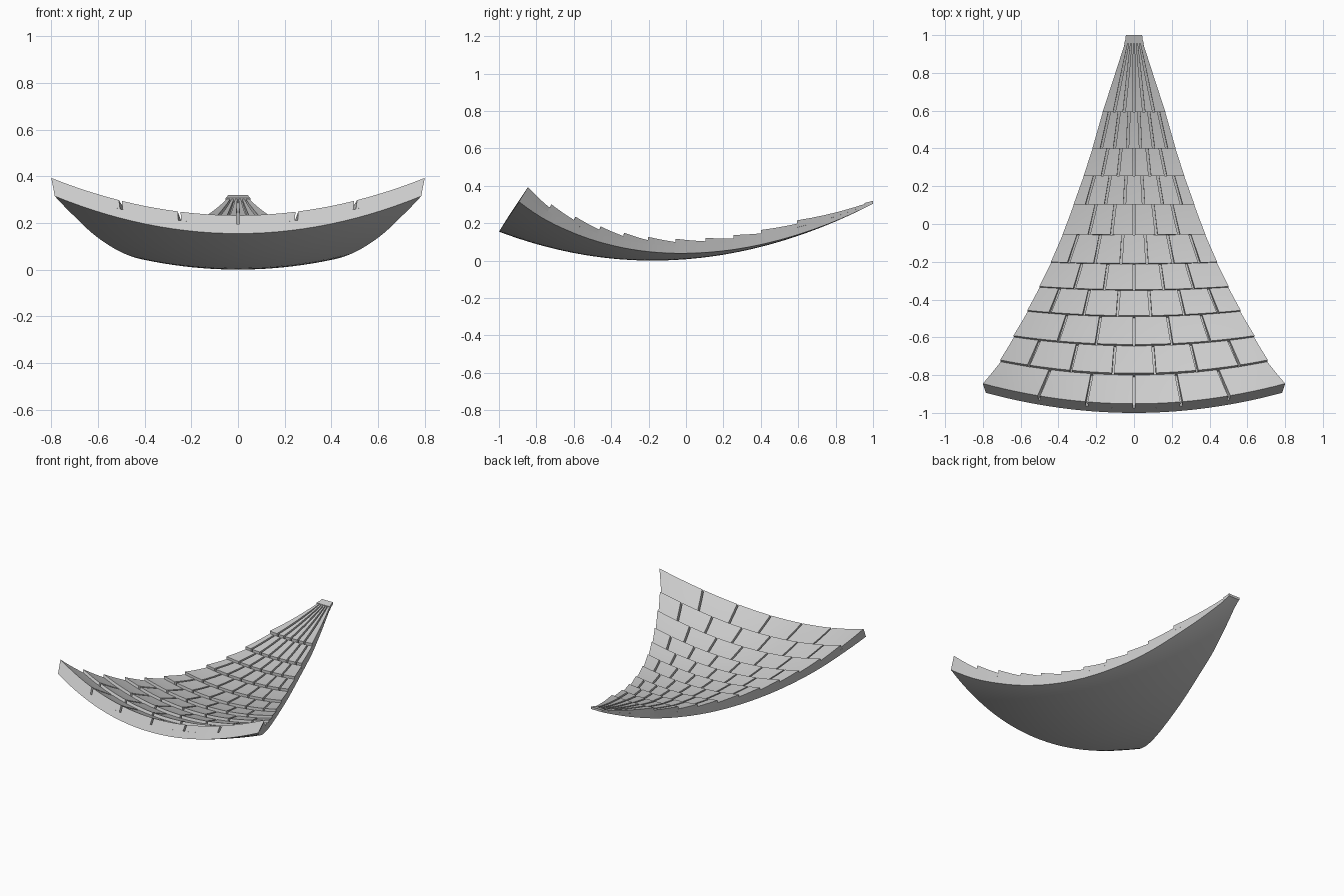
import bpy, bmesh

if "Cube" in bpy.data.objects:
    bpy.data.objects.remove(bpy.data.objects["Cube"], do_unlink=True)

# Row fronts along the roof and half-width of the roof at each one
ROWS = [-1, -.83, -.67, -.51, -.365, -.22, -.06, .103, .254, .4, .593, .96]
HALF = [.785, .695, .626, .554, .492, .432, .371, .314, .262, .216, .163, .047]
BODY_T, TILE_T, STEP = .04, .078, .018
JOINT = .315


def lerp(a, b, f):
    return a + (b - a) * f


def half_width(v):
    for i in range(len(ROWS) - 1):
        if v <= ROWS[i + 1] or i == len(ROWS) - 2:
            f = (v - ROWS[i]) / (ROWS[i + 1] - ROWS[i])
            return max(lerp(HALF[i], HALF[i + 1], f), .04)


def place(u, v, t):
    """Point at fraction u across, v along, t above the dished underside."""
    x = u * half_width(v)
    k = .23 if v < -.18 else .218
    z = k * (v + .18) ** 2 + .26 * x * x + t
    y = v + .165 * max(0, .05 - v) * x * x + .62 * max(0, -v) * t
    return x * (1 + .25 * t), y, z


def body_top(v):
    return lerp(BODY_T, .008, max(0, (v - ROWS[-2]) / (1 - ROWS[-2])))


def slab(bm, v0, v1, u0, u1, low, high, nu, nv):
    """Closed curved slab; u0, u1, low and high are functions of v."""
    grids = []
    for level in (low, high):
        grid = []
        for j in range(nv + 1):
            v = lerp(v0, v1, j / nv)
            grid.append([bm.verts.new(place(lerp(u0(v), u1(v), i / nu), v, level(v)))
                         for i in range(nu + 1)])
        grids.append(grid)
    lo, hi = grids
    for j in range(nv):
        for i in range(nu):
            for g, flip in ((lo, True), (hi, False)):
                quad = [g[j][i], g[j][i + 1], g[j + 1][i + 1], g[j + 1][i]]
                bm.faces.new(quad[::-1] if flip else quad)
    for i in range(nu):
        bm.faces.new((lo[0][i], lo[0][i + 1], hi[0][i + 1], hi[0][i]))
        bm.faces.new((lo[nv][i + 1], lo[nv][i], hi[nv][i], hi[nv][i + 1]))
    for j in range(nv):
        bm.faces.new((lo[j + 1][0], lo[j][0], hi[j][0], hi[j + 1][0]))
        bm.faces.new((lo[j][nu], lo[j + 1][nu], hi[j + 1][nu], hi[j][nu]))


def finish(bm, name):
    mesh = bpy.data.meshes.new(name)
    bm.to_mesh(mesh)
    bm.free()
    mesh.materials.append(stone)
    obj = bpy.data.objects.new(name, mesh)
    bpy.context.collection.objects.link(obj)
    bpy.ops.object.select_all(action='DESELECT')
    obj.select_set(True)
    bpy.context.view_layer.objects.active = obj
    bpy.ops.object.shade_smooth_by_angle(angle=.5)


stone = bpy.data.materials.new("light_grey")
stone.use_nodes = True
grey = (.6, .6, .6, 1)
stone.diffuse_color = grey
stone.node_tree.nodes["Principled BSDF"].inputs["Base Color"].default_value = grey

# Dished base that carries the tiles
bm = bmesh.new()
slab(bm, -1, .985, lambda v: -1, lambda v: 1, lambda v: 0, body_top, 28, 40)
finish(bm, "roof_base")


def tile_side(joint, sign):
    """Tile edge set back from a joint; the outer edges stay flush."""
    if abs(joint) == 1:
        return lambda v: joint
    return lambda v: joint + sign * min(.006 / half_width(v), .06)


# Staggered rows of wedge-shaped tiles
for row in range(len(ROWS) - 1):
    v0, v1 = ROWS[row], ROWS[row + 1]
    shift = .5 * (row % 2)
    joints = [(k + shift) * JOINT for k in range(-3, 4)]
    joints = [-1] + [j for j in joints if abs(j) < .85] + [1]
    back = .02 if row == len(ROWS) - 2 else TILE_T - STEP

    def tile_top(v):
        return lerp(TILE_T, back, (v - v0) / (v1 - v0))

    bm = bmesh.new()
    for a, b in zip(joints, joints[1:]):
        slab(bm, v0, v1, tile_side(a, 1), tile_side(b, -1), body_top, tile_top, 5, 5)
    finish(bm, f"tile_row_{row + 1}")

# Small cap closing the narrow end
bm = bmesh.new()
slab(bm, .955, 1, lambda v: -1.08, lambda v: 1.08, lambda v: 0,
     lambda v: lerp(.026, .016, (v - .955) / .045), 4, 2)
finish(bm, "tip_cap")
